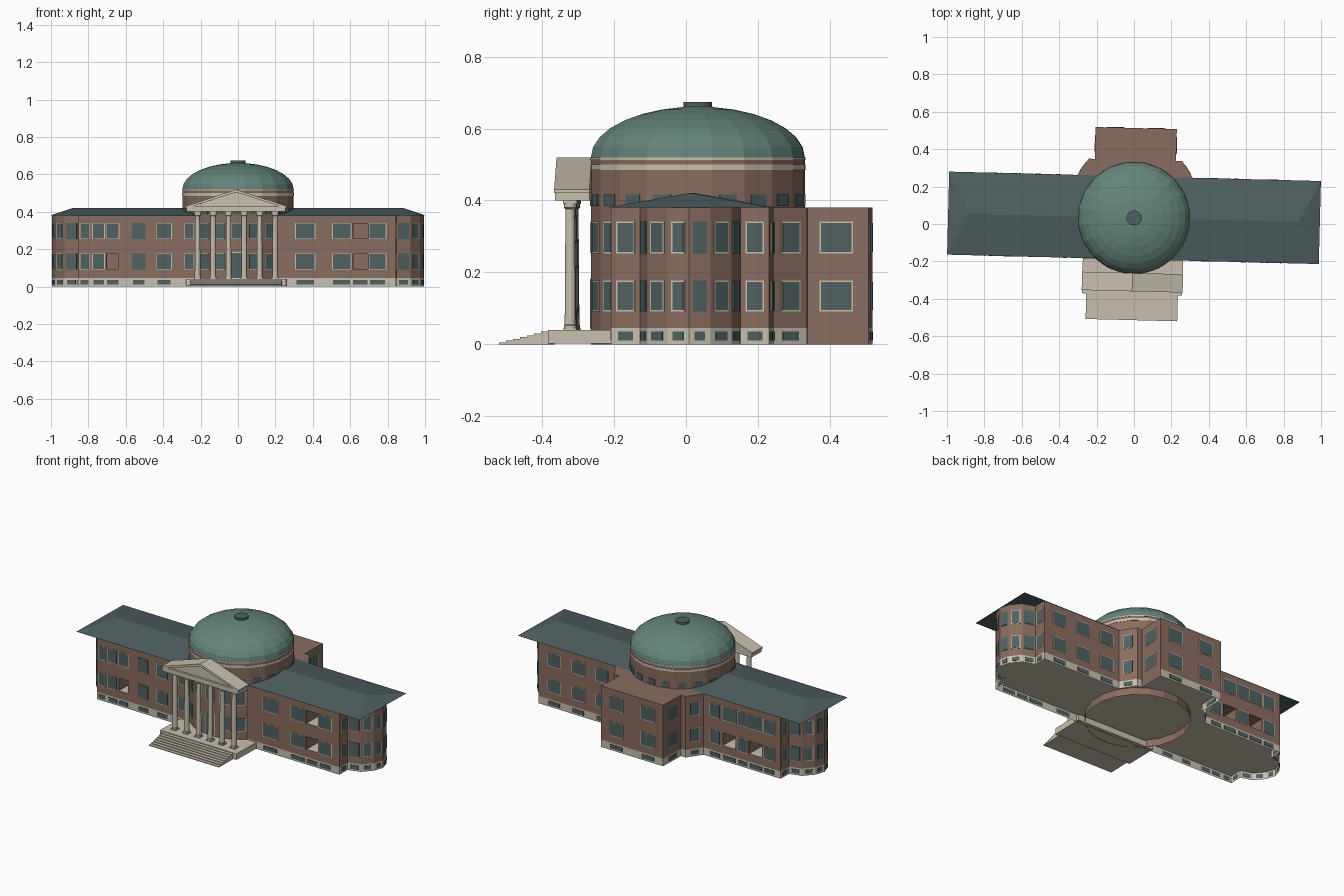
import bpy, bmesh, math
from mathutils import Matrix, Vector

if "Cube" in bpy.data.objects:
    bpy.data.objects.remove(bpy.data.objects["Cube"])

# The whole building is turned slightly about the rotunda axis
PLACE = Matrix.Translation((0, 0.033, 0)) @ Matrix.Rotation(math.radians(-1.45), 4, 'Z')


def material(name, *rgb):
    m = bpy.data.materials.new(name)
    m.use_nodes = True
    m.diffuse_color = (*rgb, 1)
    m.node_tree.nodes["Principled BSDF"].inputs["Base Color"].default_value = (*rgb, 1)
    return m


MATS = [material("brick", .25, .152, .116), material("stone", .58, .53, .43),
        material("slate", .078, .115, .12), material("copper_green", .128, .232, .195),
        material("glass", .08, .12, .12)]
BRICK, STONE, SLATE, GREEN, GLASS = range(5)


def finish(bm, name, normals=True):
    if normals:
        bmesh.ops.recalc_face_normals(bm, faces=bm.faces)
    bm.transform(PLACE)
    me = bpy.data.meshes.new(name)
    bm.to_mesh(me)
    bm.free()
    for m in MATS:
        me.materials.append(m)
    ob = bpy.data.objects.new(name, me)
    bpy.context.collection.objects.link(ob)
    return ob


def face(bm, verts, mat):
    f = bm.faces.new(verts)
    f.material_index = mat
    return f


def prism(bm, low, high, mat, bottom=None, top=None):
    """Join two matching loops of points; caps are added when given a material."""
    a, b = [bm.verts.new(p) for p in low], [bm.verts.new(p) for p in high]
    n = len(a)
    sides = [face(bm, (a[i], a[(i + 1) % n], b[(i + 1) % n], b[i]), mat) for i in range(n)]
    if bottom is not None:
        face(bm, a[::-1], bottom)
    if top is not None:
        face(bm, b, top)
    return sides


def box(bm, lo, hi, mat, matrix=None):
    mid = (Vector(lo) + Vector(hi)) / 2
    size = Vector(hi) - Vector(lo)
    m = (matrix or Matrix()) @ Matrix.Translation(mid) @ Matrix.Diagonal((*size, 1))
    for v in bmesh.ops.create_cube(bm, size=1, matrix=m)["verts"]:
        for f in v.link_faces:
            f.material_index = mat


def lathe(bm, profile, n, x=0, y=0):
    """Spin (radius, height, material of the ring above) points."""
    rings = []
    for r, z, mat in profile:
        angles = [math.tau * (i + .5) / n - math.pi / 2 for i in range(n)]
        rings.append([bm.verts.new((x + r * math.cos(t), y + r * math.sin(t), z)) for t in angles])
    for (_, _, mat), a, b in zip(profile, rings, rings[1:]):
        for i in range(n):
            face(bm, (a[i], a[(i + 1) % n], b[(i + 1) % n], b[i]), mat)
    face(bm, rings[-1], profile[-1][2])


# Ground plan: wings with bowed ends and the rear block
half = [(.85, -.22), (.85, -.14), (.925, -.117), (.975, -.06), (.994, 0), (.975, .06),
        (.925, .117), (.85, .14), (.85, .22), (.31, .22), (.25, .31), (.217, .31), (.217, .48)]
plan = half + [(-x, y) for x, y in reversed(half)]
BASE, EAVE = .046, .38


def level(z):
    return [(x, y, z) for x, y in plan]


bm = bmesh.new()
prism(bm, level(BASE), level(EAVE), BRICK, STONE, BRICK)
walls = finish(bm, "brick_walls")

bm = bmesh.new()
for f in prism(bm, level(0), level(BASE), STONE):
    f.normal_update()
    if f.normal.x > .9 and f.calc_center_median().y > .35:
        f.material_index = BRICK
finish(bm, "stone_base", False)

# Hipped wing roof
bm = bmesh.new()
L, W, R = .994, .222, .88
eaves = [bm.verts.new((x, y, EAVE + .001)) for x, y in ((-L, -W), (L, -W), (L, W), (-L, W))]
ridge = [bm.verts.new((x, 0, .421)) for x in (-R, R)]
for loop in ((0, 1, 5, 4), (1, 2, 5), (2, 3, 4, 5), (3, 0, 4), (3, 2, 1, 0)):
    face(bm, [(eaves + ridge)[i] for i in loop], SLATE)
finish(bm, "wing_roof")

# Rotunda drum with stone bands, dome and cap
bm = bmesh.new()
RAD, SIDES = .3, 20
BAND = RAD + .002
profile = [(RAD, 0, BRICK), (RAD, .485, STONE), (BAND, .485, STONE), (BAND, .5, STONE),
           (RAD, .5, BRICK), (RAD, .513, STONE), (BAND, .513, STONE), (BAND, .52, STONE)]
for i in range(8):
    t = math.radians(i * 11.7)
    profile.append((.3 * math.cos(t), .52 + .141 * math.sin(t), GREEN))
profile += [(.04, .661, SLATE), (.04, .673, SLATE)]
lathe(bm, profile, SIDES)
finish(bm, "rotunda", False)

# Windows: a frame plate with a glass plate on it, or an open hole in the wall
panes, holes = bmesh.new(), bmesh.new()
ROWS = ((.095, .173), (.257, .337))


def window(x, y, angle, w, z0, z1, frame=STONE, is_open=False):
    m = Matrix.Translation((x, y, 0)) @ Matrix.Rotation(angle, 4, 'Z')
    if is_open:
        box(holes, (-.14, -w / 2, z0), (.02, w / 2, z1), BRICK, m)
        return
    if frame is not None:
        e = .004
        box(panes, (-.001, -w / 2 - e, z0 - e), (.002, w / 2 + e, z1 + e), frame, m)
    box(panes, (-.001, -w / 2, z0), (.003, w / 2, z1), GLASS, m)


def bay(x, y, angle, w, opened=(), base=True, frame=STONE):
    for i, (z0, z1) in enumerate(ROWS):
        window(x, y, angle, w, z0, z1, frame, i in opened)
    if base:
        window(x, y, angle, w * .95, .011, .036, None)


FRONT, BACK = -math.pi / 2, math.pi / 2
# Front and back of the wings
for x, w, opened in ((-.815, .045, ()), (-.74, .06, ()), (-.665, .065, (0,)), (-.525, .065, ()),
                     (-.39, .075, ()), (-.255, .045, ()), (.365, .1, ()), (.56, .095, ()),
                     (.66, .08, (0, 1)), (.752, .085, ())):
    bay(x, -.22, FRONT, w, opened, frame=SLATE if x == -.525 else STONE)
for x, w, opened in ((-.77, .07, ()), (-.675, .09, (0,)), (-.585, .07, ()), (-.49, .09, (0,)),
                     (-.39, .07, ()), (.4, .085, ()), (.57, .085, ()), (.74, .085, ())):
    bay(x, .22, BACK, w, opened)
# Rear block
for x in (-.11, .11):
    bay(x, .48, BACK, .09)
for s in (-1, 1):
    bay(s * .217, .39, 0 if s > 0 else math.pi, .085, base=s < 0)
# Wing ends, bowed facets and the rear diagonals
for i, w in ((0, .044), (1, .052), (2, .044), (3, .032), (4, .032), (5, .044), (6, .052),
             (7, .044), (9, .055)):
    (x0, y0), (x1, y1) = half[i], half[i + 1]
    for s in (-1, 1):
        angle = math.atan2(x0 - x1, s * (y1 - y0))
        if s < 0:
            angle = math.pi - math.atan2(x0 - x1, y1 - y0)
        bay(s * (x0 + x1) / 2, (y0 + y1) / 2, angle, w, frame=SLATE if i in (1, 4, 6) else STONE)
# Rotunda windows and door
apothem = RAD * math.cos(math.pi / SIDES)
for k in range(SIDES):
    t = FRONT + math.tau * k / SIDES
    x, y = apothem * math.cos(t), apothem * math.sin(t)
    window(x, y, t, .05, .384, .417, None)
    if k in (1, 2, SIDES - 1, SIDES - 2):
        bay(x, y, t, .052, base=False)
    elif k == 0:
        window(x, y, t, .06, .045, .18)
        window(x, y, t, .052, *ROWS[1])
finish(panes, "windows")

# Cut the open windows, leaving stone floors inside
bmesh.ops.recalc_face_normals(holes, faces=holes.faces)
for f in holes.faces:
    f.normal_update()
    if f.normal.z < -.9:
        f.material_index = STONE
cutter = finish(holes, "opening_cutter")
cut = walls.modifiers.new("openings", 'BOOLEAN')
cut.operation, cut.solver, cut.object = 'DIFFERENCE', 'EXACT', cutter
bpy.context.view_layer.update()
walls.data = bpy.data.meshes.new_from_object(
    walls.evaluated_get(bpy.context.evaluated_depsgraph_get()))
walls.modifiers.clear()
bpy.data.objects.remove(cutter)

# Portico floor and steps
bm = bmesh.new()
box(bm, (-.268, -.41, .002), (.268, -.2, .04), STONE)
STEPS = 7
for i in range(STEPS):
    front = -.547 + .137 * i / STEPS
    box(bm, (-.245, front, 0), (.245, -.405, .04 * (i + 1) / (STEPS + 1)), STONE)
finish(bm, "portico_steps")

# Portico columns
for i in range(6):
    bm = bmesh.new()
    x, y = (i - 2.5) * .083, -.35
    box(bm, (x - .018, y - .018, .039), (x + .018, y + .018, .046), STONE)
    lathe(bm, [(r, z, STONE) for r, z in ((.018, .046), (.018, .053), (.0155, .055), (.015, .18),
                                          (.013, .376), (.018, .38), (.018, .392))], 12, x, y)
    box(bm, (x - .019, y - .019, .39), (x + .019, y + .019, .401), STONE)
    finish(bm, "portico_column")

# Pediment: beam, recessed gable and raking cornices
bm = bmesh.new()
PF, PB = -.393, -.295
box(bm, (-.265, PF + .003, .4), (.265, PB, .42), STONE)
box(bm, (-.27, PF, .42), (.27, PB, .43), STONE)


def extrude_y(shape, y0, y1):
    prism(bm, [(x, y0, z) for x, z in shape], [(x, y1, z) for x, z in shape], STONE, STONE, STONE)


extrude_y([(-.25, .43), (.25, .43), (0, .508)], PF + .012, PB)
for s in (-1, 1):
    extrude_y([(s * .27, .43), (s * .232, .43), (0, .504), (0, .519)], PF, PB)
finish(bm, "pediment")
